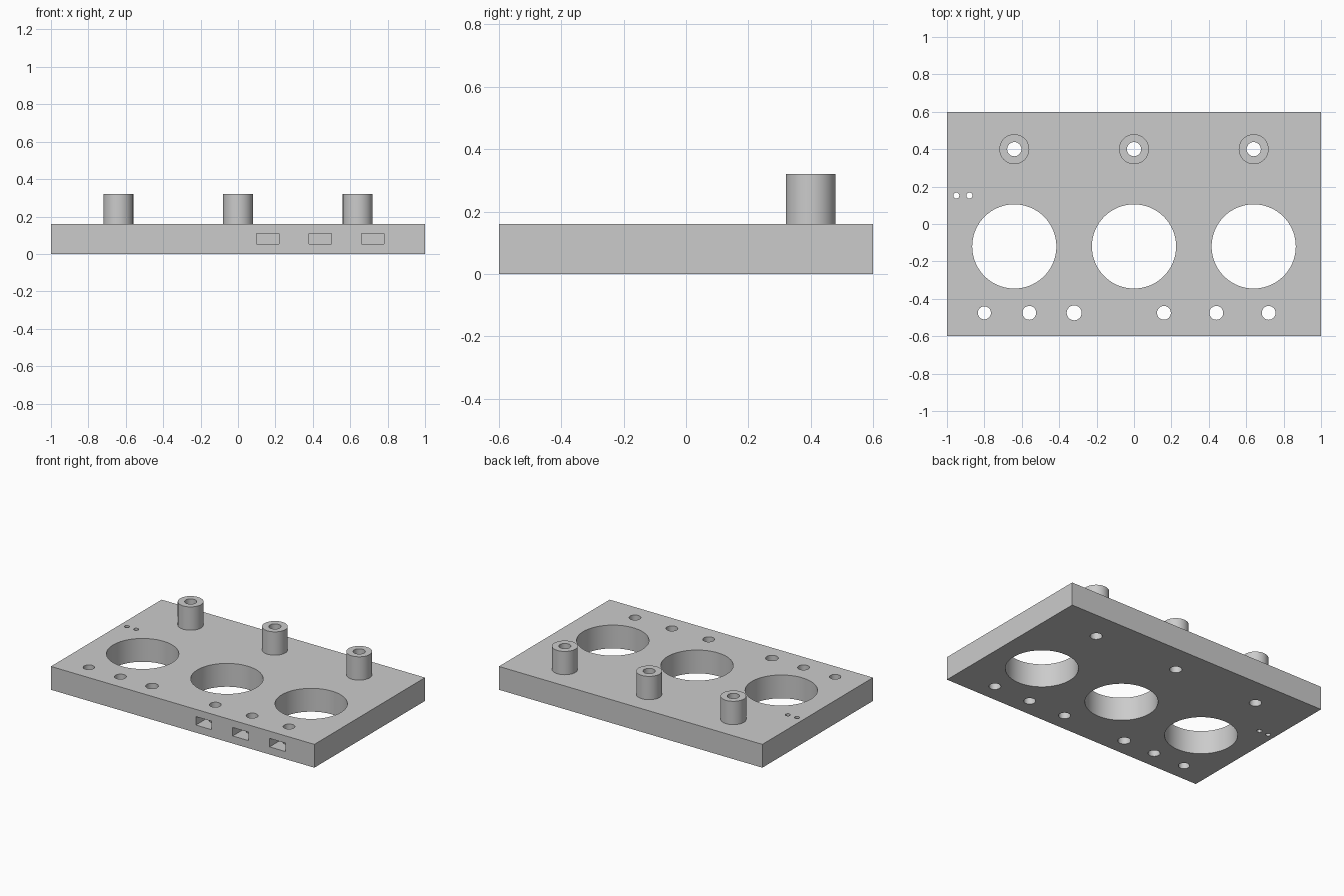
import bpy
import math

cube = bpy.data.objects.get("Cube")
if cube:
    bpy.data.objects.remove(cube, do_unlink=True)

THICK = 0.16
POST_TOP = 0.32
COLUMNS = (-0.64, 0, 0.64)
POST_Y, PORT_Y, SCREW_Y = 0.40, -0.12, -0.475

grey = bpy.data.materials.new("plain grey")
grey.use_nodes = True
colour = (0.6, 0.6, 0.6, 1)
grey.diffuse_color = colour
grey.node_tree.nodes["Principled BSDF"].inputs["Base Color"].default_value = colour


def box(name, x0, x1, y0, y1, z0, z1):
    bpy.ops.mesh.primitive_cube_add(
        size=1, location=((x0 + x1) / 2, (y0 + y1) / 2, (z0 + z1) / 2))
    ob = bpy.context.object
    ob.name = name
    ob.scale = (x1 - x0, y1 - y0, z1 - z0)
    bpy.ops.object.transform_apply(location=True, rotation=False, scale=True)
    ob.data.materials.append(grey)
    return ob


def cylinder(name, x, y, radius, z0, z1, sides=64):
    bpy.ops.mesh.primitive_cylinder_add(
        vertices=sides, radius=radius, depth=z1 - z0, location=(x, y, (z0 + z1) / 2))
    ob = bpy.context.object
    ob.name = name
    bpy.ops.object.transform_apply(location=True, rotation=False, scale=True)
    ob.data.materials.append(grey)
    return ob


def cut(target, cutter):
    """Subtract the cutter from the target, then discard the cutter."""
    cutter.hide_render = True
    mod = target.modifiers.new("cut", 'BOOLEAN')
    mod.operation = 'DIFFERENCE'
    mod.solver = 'EXACT'
    mod.object = cutter
    bpy.context.view_layer.objects.active = target
    bpy.ops.object.modifier_apply(modifier=mod.name)
    bpy.data.objects.remove(cutter, do_unlink=True)


def drill(target, x, y, radius, sides=32):
    cut(target, cylinder("drill", x, y, radius, -0.1, POST_TOP + 0.1, sides))


def smooth(ob):
    bpy.ops.object.select_all(action='DESELECT')
    ob.select_set(True)
    bpy.context.view_layer.objects.active = ob
    bpy.ops.object.shade_smooth_by_angle(angle=math.radians(30))


# Base plate
plate = box("base_plate", -1, 1, -0.6, 0.6, 0, THICK)

# Large round openings and the bores below the posts
for x in COLUMNS:
    drill(plate, x, PORT_Y, 0.225, 96)
    drill(plate, x, POST_Y, 0.038)

# Screw holes along the front edge
for x, r in ((-0.8, 0.035), (-0.56, 0.037), (-0.32, 0.04),
             (0.16, 0.037), (0.44, 0.037), (0.72, 0.037)):
    drill(plate, x, SCREW_Y, r)

# Pair of pin holes near the right edge
for x in (-0.95, -0.88):
    drill(plate, x, 0.152, 0.016, 24)

# Nut slots in the front face, reaching past the screw holes
for x in (0.16, 0.44, 0.72):
    cut(plate, box("slot", x - 0.06, x + 0.06, -0.7, -0.42, 0.052, 0.11))
smooth(plate)

# Hollow posts at the back
for side, x in zip(("right", "middle", "left"), COLUMNS):
    post = cylinder(side + "_post", x, POST_Y, 0.08, THICK, POST_TOP)
    drill(post, x, POST_Y, 0.038)
    smooth(post)
